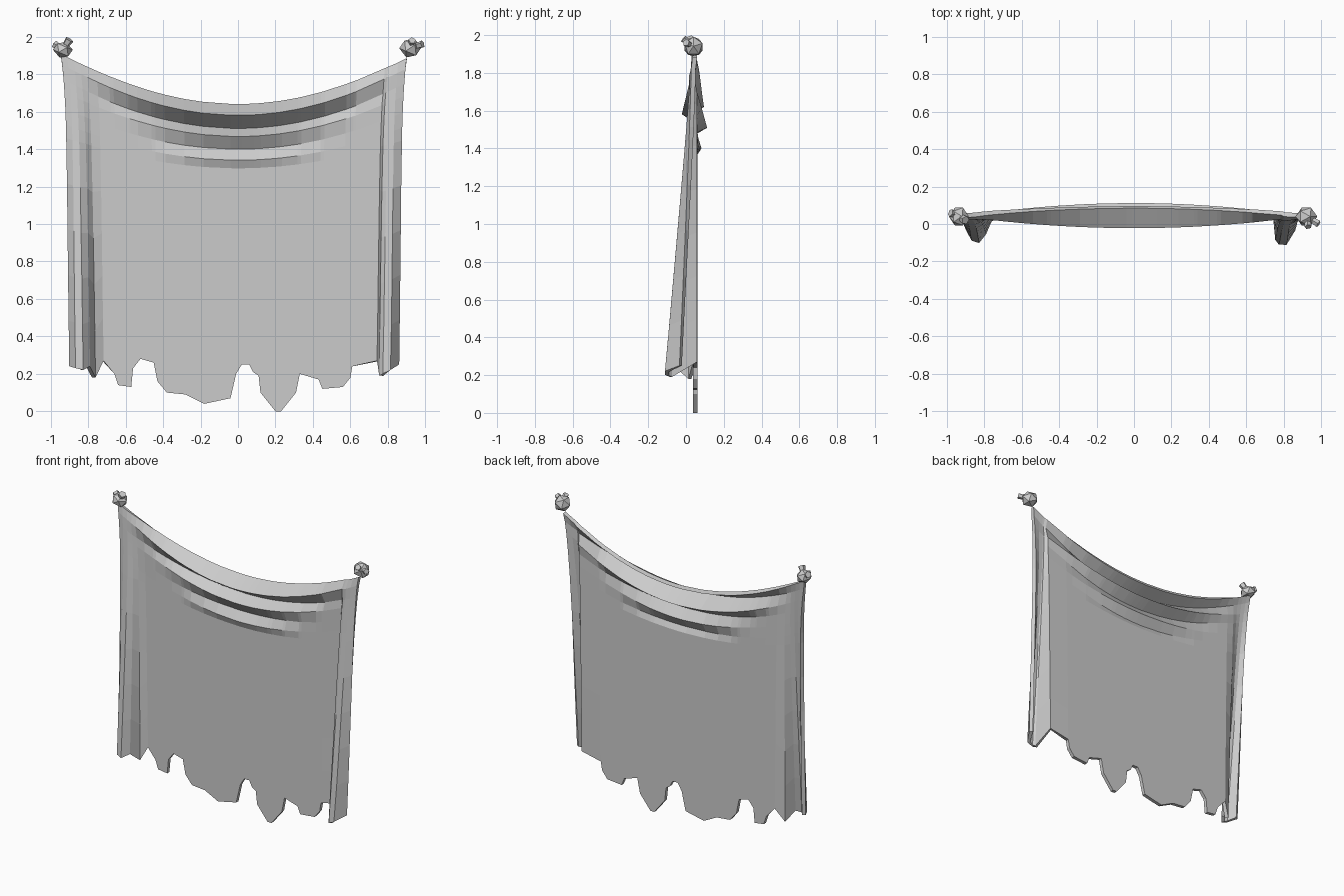
import bpy
import bmesh
from mathutils import Vector, Matrix

default_cube = bpy.data.objects.get("Cube")
if default_cube:
    bpy.data.objects.remove(default_cube, do_unlink=True)

# Single cloth colour
grey = bpy.data.materials.new("worn_grey_cloth")
grey.use_nodes = True
colour = (0.6, 0.6, 0.6, 1)
grey.diffuse_color = colour
grey.node_tree.nodes["Principled BSDF"].inputs["Base Color"].default_value = colour

SHEET_Y = 0.05


def add_object(name, bm):
    """Turn a bmesh into a flat shaded object with the cloth material."""
    mesh = bpy.data.meshes.new(name)
    bm.to_mesh(mesh)
    bm.free()
    mesh.materials.append(grey)
    obj = bpy.data.objects.new(name, mesh)
    bpy.context.collection.objects.link(obj)
    return obj


# Torn hem from right to left: (x, z)
hem = [(-.72, .27), (-.66, .2), (-.64, .14), (-.57, .13), (-.56, .23),
       (-.52, .28), (-.45, .26), (-.43, .16), (-.38, .1), (-.28, .09),
       (-.18, .04), (-.04, .07), (-.01, .2), (.02, .25), (.06, .25),
       (.08, .21), (.11, .19), (.12, .1), (.2, 0), (.23, 0), (.31, .1),
       (.33, .2), (.43, .17), (.45, .12), (.56, .13), (.6, .18),
       (.61, .24), (.75, .27)]

# Forward-bulging side folds at the hem: (x, z, y)
right_fold = [(-.89, .24, -.02), (-.86, .23, -.08), (-.83, .22, -.09),
              (-.8, .24, -.05), (-.77, .18, .02)]
left_fold = [(.765, .19, -.08), (.78, .2, -.1), (.81, .22, -.1),
             (.85, .25, -.03)]
columns = right_fold + [(x, z, SHEET_Y) for x, z in hem] + left_fold

# Sagging pleats: centre height, sag curvature, forward/back offset, half width
pleats = [(1.63, .35, .04, .92), (1.58, .34, -.06, .82), (1.51, .33, .05, .76),
          (1.465, .3, -.03, .62), (1.4, .27, .02, .5), (1.34, .24, -.02, .45),
          (1.3, .2, 0, .4)]
LOWER_ROWS = 5


def cloth_point(column, height, offset):
    """Widen the sheet towards its corners and fade the side folds upwards."""
    x, _, hem_y = column
    rise = max(0, min(1, (height - .22) / 1.68))
    spread = (.025 * rise + .03 * rise ** 8) * abs(x) / .87
    x += spread if x > 0 else -spread
    y = SHEET_Y + (hem_y - SHEET_Y) * (1 - rise) + offset
    y -= .01 * rise ** 6 * abs(x)
    return Vector((x, y, height))


# Hanging cloth as a grid of pleat rows and straight lower rows
bm = bmesh.new()
rows = []
for centre, sag, offset, width in pleats:
    row = []
    for column in columns:
        x = column[0]
        bump = max(0, 1 - (x / width) ** 2)
        row.append(bm.verts.new(cloth_point(column, centre + sag * x * x, offset * bump)))
    rows.append(row)
centre, sag = pleats[-1][:2]
for step in range(1, LOWER_ROWS + 1):
    part = step / LOWER_ROWS
    row = []
    for column in columns:
        top = centre + sag * column[0] ** 2
        row.append(bm.verts.new(cloth_point(column, top + (column[1] - top) * part, 0)))
    rows.append(row)
for upper, lower in zip(rows, rows[1:]):
    for i in range(len(columns) - 1):
        bm.faces.new((upper[i], lower[i], lower[i + 1], upper[i + 1]))
cloth = add_object("hanging_cloth", bm)
thickness = cloth.modifiers.new("thickness", "SOLIDIFY")
thickness.thickness = .024
thickness.offset = 0


# Faceted corner knots with loose cloth ends
def add_knot(name, centre, size, tails):
    bm = bmesh.new()
    place = Matrix.Translation(centre) @ Matrix.Rotation(.4, 4, "Y")
    bmesh.ops.create_icosphere(bm, subdivisions=1, radius=1,
                               matrix=place @ Matrix.Diagonal((*size, 1)))
    for tip, radius in tails:
        axis = Vector(tip) - Vector(centre)
        turn = axis.to_track_quat("Z", "Y").to_matrix().to_4x4()
        middle = Matrix.Translation(Vector(centre) + axis / 2)
        bmesh.ops.create_cone(bm, cap_ends=True, segments=5, radius1=radius * .6,
                              radius2=radius, depth=axis.length, matrix=middle @ turn)
    return add_object(name, bm)


add_knot("right_knot", (-.935, .04, 1.93), (.055, .055, .045),
         [((-.9, .02, 1.985), .024), ((-.98, .06, 1.96), .022)])
add_knot("left_knot", (.92, .04, 1.94), (.06, .055, .055),
         [((.985, .0, 1.96), .02), ((.93, -.015, 1.98), .02)])
